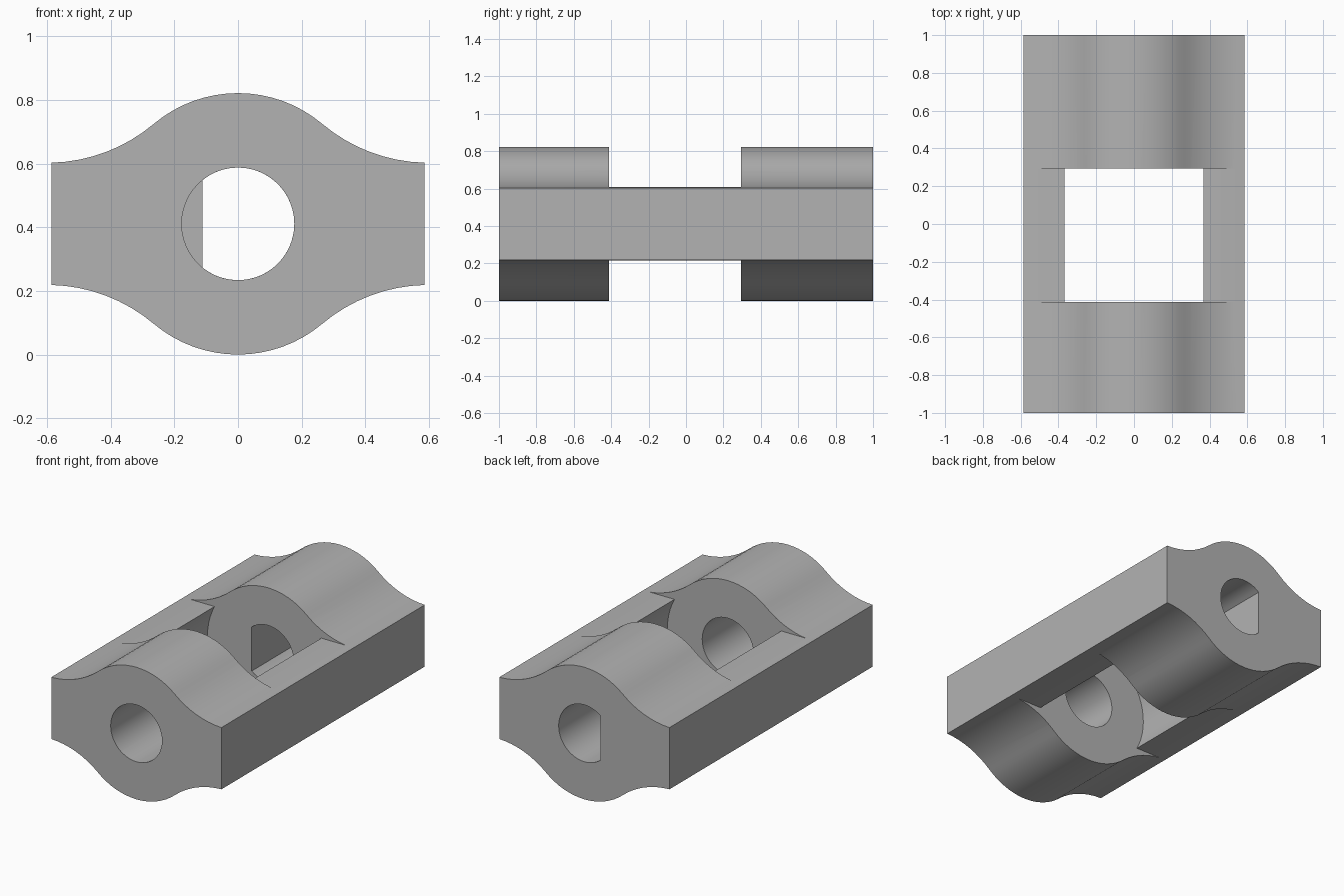
import bpy
import bmesh
from math import acos, asin, atan2, cos, hypot, pi, sin, sqrt

cube = bpy.data.objects.get("Cube")
if cube:
    bpy.data.objects.remove(cube, do_unlink=True)

AXIS = 0.411          # hinge axis height, also the knuckle radius
HALF_W = 0.586
PIN_R = 0.177
FLAT = 0.196          # half height of the side rails
GAP = (-0.412, 0.295)  # open middle between the knuckles

grey = bpy.data.materials.new("plain grey")
grey.use_nodes = True
grey.diffuse_color = (0.45, 0.45, 0.45, 1)
grey.node_tree.nodes["Principled BSDF"].inputs["Base Color"].default_value = grey.diffuse_color


def prism(name, profile, y0, y1):
    """Extrude an (x, height from axis) profile along y."""
    bm = bmesh.new()
    face = bm.faces.new([bm.verts.new((x, y0, AXIS + z)) for x, z in profile])
    moved = bmesh.ops.extrude_face_region(bm, geom=[face])["geom"]
    verts = [v for v in moved if isinstance(v, bmesh.types.BMVert)]
    bmesh.ops.translate(bm, verts=verts, vec=(0, y1 - y0, 0))
    bmesh.ops.recalc_face_normals(bm, faces=bm.faces)
    mesh = bpy.data.meshes.new(name)
    bm.to_mesh(mesh)
    bm.free()
    mesh.materials.append(grey)
    obj = bpy.data.objects.new(name, mesh)
    bpy.context.collection.objects.link(obj)
    return obj


def arc(cx, cz, r, a0, a1, n):
    return [(cx + r * cos(a0 + (a1 - a0) * i / n),
             cz + r * sin(a0 + (a1 - a0) * i / n)) for i in range(n + 1)]


def box(x0, x1, z0, z1):
    return [(x0, z0), (x1, z0), (x1, z1), (x0, z1)]


# Quarter outline: convex crown flowing into a tangent concave flank
flank_x, edge_z = 0.60, 0.192
flank_r = (flank_x**2 + edge_z**2 - AXIS**2) / (2 * (AXIS - edge_z))
flank_z = edge_z + flank_r
tangent = atan2(flank_z, flank_x)
end = -pi / 2 - asin((flank_x - HALF_W) / flank_r)
quarter = arc(0, 0, AXIS, pi / 2, tangent, 8)
quarter += arc(flank_x, flank_z, flank_r, tangent - pi, end, 8)[1:]
top = [(-x, z) for x, z in reversed(quarter)] + quarter[1:]
outline = top + [(x, -z) for x, z in reversed(top)]
body = prism("hinge_link", outline, -1, 1)

# Cutters: rounded clearance, flat rails, round pin hole, D-shaped pin hole
clear_r = hypot(0.368, FLAT)
flat_a = acos(-0.112 / PIN_R)
cutters = [
    prism("clearance_cutter", arc(0, 0, clear_r, 0, 2 * pi, 64)[:-1], *GAP),
    prism("upper_rail_cutter", box(-0.7, 0.7, FLAT, 0.6), *GAP),
    prism("lower_rail_cutter", box(-0.7, 0.7, -0.6, -FLAT), *GAP),
    prism("round_hole_cutter", arc(0, 0, PIN_R, 0, 2 * pi, 48)[:-1], -1.1, -0.2),
    prism("flat_hole_cutter", arc(0, 0, PIN_R, -flat_a, flat_a, 36), 0.1, 1.1),
]
bpy.context.view_layer.objects.active = body
for cutter in cutters:
    cutter.hide_render = True
    mod = body.modifiers.new(cutter.name, "BOOLEAN")
    mod.operation = "DIFFERENCE"
    mod.solver = "EXACT"
    mod.object = cutter
    bpy.ops.object.modifier_apply(modifier=mod.name)
for cutter in cutters:
    bpy.data.objects.remove(cutter, do_unlink=True)

bpy.ops.object.select_all(action="DESELECT")
body.select_set(True)
bpy.ops.object.shade_smooth_by_angle(angle=pi / 6)
